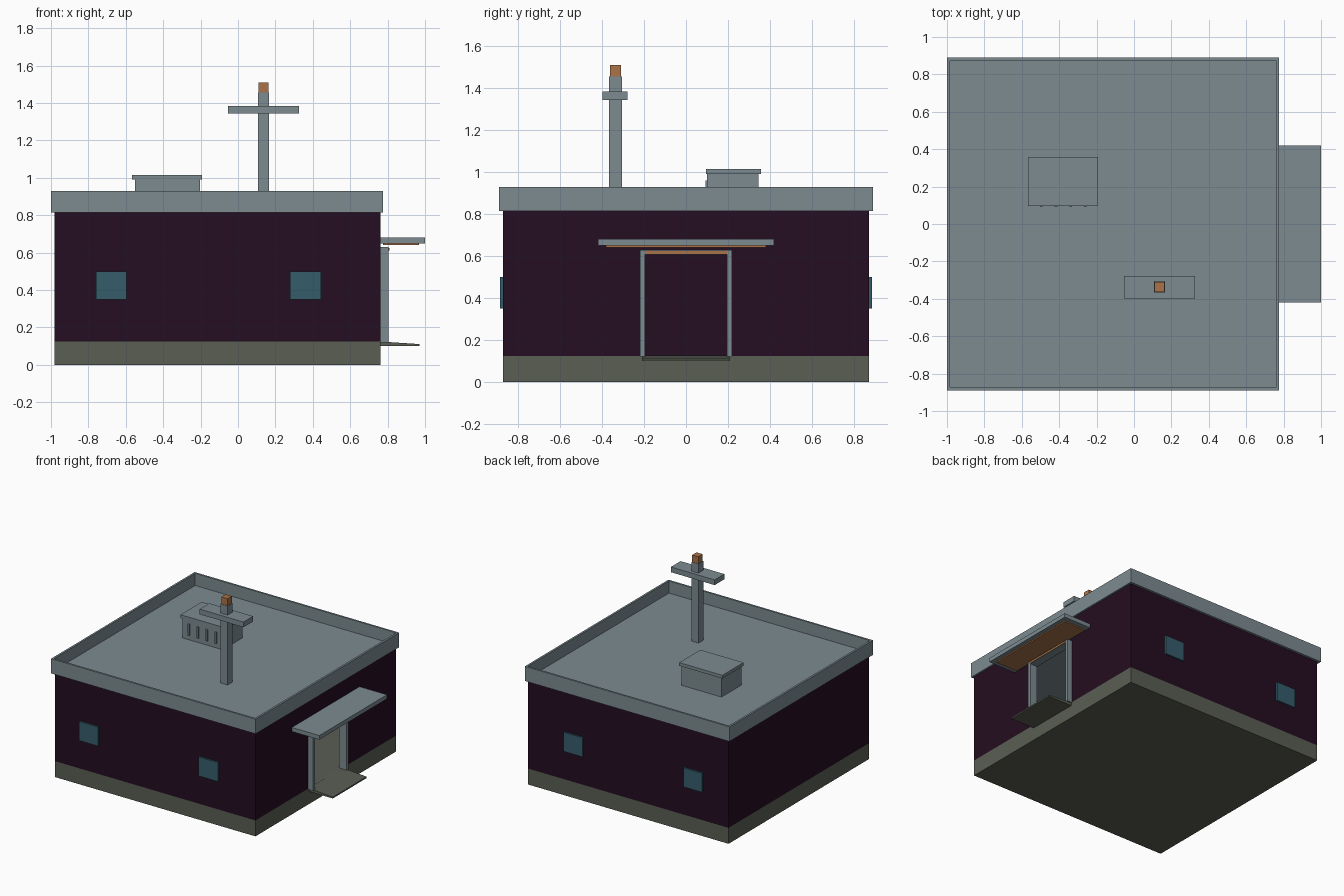
import bpy
import bmesh
from mathutils import Vector

default = bpy.data.objects.get("Cube")
if default:
    bpy.data.objects.remove(default, do_unlink=True)


def material(name, rgb):
    mat = bpy.data.materials.new(name)
    mat.use_nodes = True
    color = (*rgb, 1.0)
    mat.diffuse_color = color
    mat.node_tree.nodes["Principled BSDF"].inputs["Base Color"].default_value = color
    return mat


GREY = material("blue_grey_metal", (0.205, 0.26, 0.285))
PURPLE = material("dark_purple_wall", (0.018, 0.004, 0.015))
OLIVE = material("olive_concrete", (0.102, 0.112, 0.087))
TEAL = material("teal_glass", (0.036, 0.109, 0.147))
ORANGE = material("orange_lamp", (0.40, 0.168, 0.065))


def finish(name, bm, mat):
    bmesh.ops.recalc_face_normals(bm, faces=bm.faces)
    mesh = bpy.data.meshes.new(name)
    bm.to_mesh(mesh)
    bm.free()
    mesh.materials.append(mat)
    obj = bpy.data.objects.new(name, mesh)
    bpy.context.collection.objects.link(obj)
    return obj


def prism(plan, z0, z1):
    """Upright solid from a plan outline."""
    bm = bmesh.new()
    face = bm.faces.new([bm.verts.new((x, y, z0)) for x, y in plan])
    top = bmesh.ops.extrude_face_region(bm, geom=[face], use_keep_orig=True)["geom"]
    verts = [v for v in top if isinstance(v, bmesh.types.BMVert)]
    bmesh.ops.translate(bm, verts=verts, vec=(0, 0, z1 - z0))
    bmesh.ops.recalc_face_normals(bm, faces=bm.faces)
    return bm


def box_mesh(x, y, z):
    plan = [(x[0], y[0]), (x[1], y[0]), (x[1], y[1]), (x[0], y[1])]
    return prism(plan, *z)


def box(name, x, y, z, mat):
    return finish(name, box_mesh(x, y, z), mat)


# Main dimensions
LEFT, RIGHT, HALF = -0.98, 0.762, 0.872
WALL, DOOR = 0.02, 0.2
BASE_TOP, DOOR_TOP, WALL_TOP, ROOF = 0.125, 0.615, 0.815, 0.835

# Foundation, whose top is the indoor floor
box("foundation", (LEFT, RIGHT), (-HALF, HALF), (0, BASE_TOP), OLIVE)

# Hollow walls, open at the doorway
half_plan = [(RIGHT, DOOR), (RIGHT, HALF), (LEFT, HALF)]
inner_plan = [(LEFT + WALL, HALF - WALL), (RIGHT - WALL, HALF - WALL), (RIGHT - WALL, DOOR)]
mirror = lambda pts: [(x, -y) for x, y in reversed(pts)]
plan = half_plan + mirror(half_plan) + mirror(inner_plan) + inner_plan
finish("walls", prism(plan, BASE_TOP, WALL_TOP), PURPLE)
box("wall_over_door", (RIGHT - WALL, RIGHT), (-DOOR, DOOR), (DOOR_TOP, WALL_TOP), PURPLE)

# Flat roof sunk behind a thin parapet
bm = box_mesh((-1.0, 0.776), (-0.89, 0.89), (WALL_TOP, 0.93))
top = max(bm.faces, key=lambda f: f.calc_center_median().z)
bmesh.ops.inset_region(bm, faces=[top], thickness=0.022)
top = max(bm.faces, key=lambda f: (round(f.calc_center_median().z, 4), f.calc_area()))
floor = bmesh.ops.extrude_discrete_faces(bm, faces=[top])["faces"][0]
bmesh.ops.translate(bm, verts=floor.verts, vec=Vector((0, 0, ROOF - 0.93)))
finish("roof", bm, GREY)

# Windows on front and back
for side, label in ((-1, "front"), (1, "back")):
    for x in ((-0.76, -0.597), (0.278, 0.445)):
        y = sorted((side * (HALF - 0.008), side * 0.886))
        box(f"{label}_window", x, y, (0.35, 0.50), TEAL)

# Door frame
for side in (-1, 1):
    y = sorted((side * 0.195, side * 0.22))
    box("door_jamb", (RIGHT - WALL, 0.805), y, (0.12, 0.63), GREY)
box("door_lintel", (RIGHT - WALL, 0.805), (-0.195, 0.195), (0.608, 0.63), GREY)
box("lintel_lamp", (0.805, 0.809), (-0.195, 0.195), (0.611, 0.624), ORANGE)

# Canopy with a light panel beneath
box("canopy", (RIGHT, 1.0), (-0.42, 0.42), (0.65, 0.682), GREY)
box("canopy_lamp", (0.775, 0.967), (-0.38, 0.38), (0.641, 0.65), ORANGE)

# Sloped door step
bm = box_mesh((RIGHT - WALL, 0.97), (-0.21, 0.21), (0.10, 0.126))
for v in bm.verts:
    if v.co.x > 0.9 and v.co.z > 0.11:
        v.co.z = 0.111
finish("door_step", bm, OLIVE)

# Roof vent with lid and front slats
box("vent_body", (-0.55, -0.203), (0.10, 0.345), (ROOF, 0.99), GREY)
box("vent_lid", (-0.566, -0.192), (0.095, 0.358), (0.99, 1.015), GREY)
for i in range(4):
    x = -0.495 + 0.078 * i
    box("vent_slat", (x - 0.007, x + 0.007), (0.092, 0.10), (0.87, 0.96), GREY)

# Mast with crossbar and beacon
box("mast", (0.106, 0.166), (-0.366, -0.306), (ROOF, 1.455), GREY)
box("mast_crossbar", (-0.054, 0.326), (-0.398, -0.278), (1.343, 1.384), GREY)
box("beacon", (0.109, 0.163), (-0.363, -0.309), (1.455, 1.51), ORANGE)
